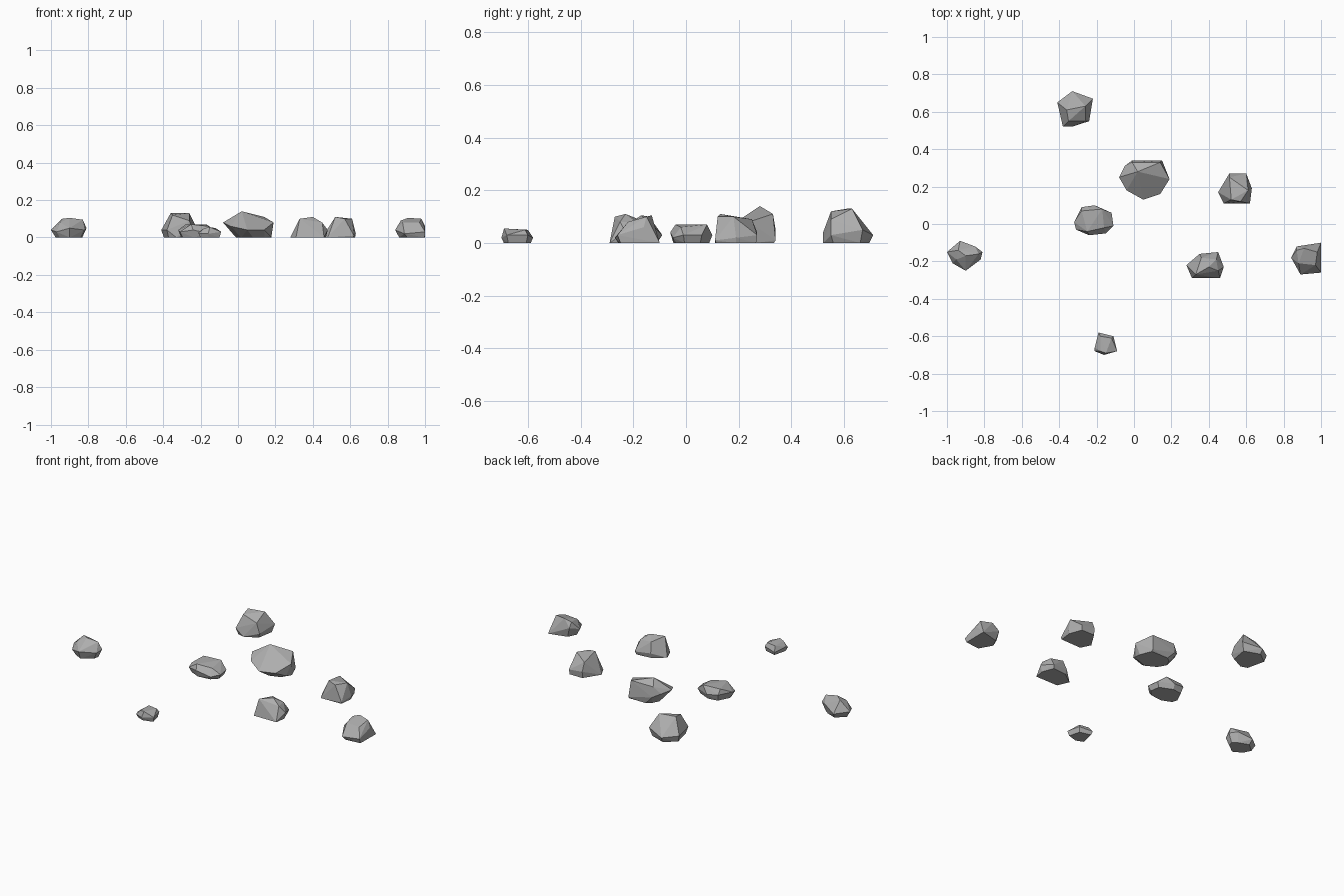
import bpy
import bmesh
from mathutils import Vector

# Remove the default object only
cube = bpy.data.objects.get("Cube")
if cube:
    bpy.data.objects.remove(cube, do_unlink=True)

CM = 0.01  # all stone measurements are hundredths of a unit


def make_material(name, color):
    material = bpy.data.materials.new(name)
    material.use_nodes = True
    material.diffuse_color = color
    material.node_tree.nodes["Principled BSDF"].inputs["Base Color"].default_value = color
    return material


stone_grey = make_material("stone grey", (0.42, 0.42, 0.42, 1.0))


def stone(name, centre, girth, crown, foot=0.85, lean=(0, 0)):
    """Faceted stone: a girth ring, a crown above it, and a flat foot on the ground."""
    sole = [(x * foot + lean[0], y * foot + lean[1], 0) for x, y, z in girth]
    mesh_builder = bmesh.new()
    for point in girth + crown + sole:
        mesh_builder.verts.new(Vector(point) * CM)

    # Wrap the rings in flat facets and drop anything left inside
    hull = bmesh.ops.convex_hull(mesh_builder, input=mesh_builder.verts[:])
    spare = {v for v in hull["geom_interior"] + hull["geom_unused"]
             if isinstance(v, bmesh.types.BMVert)}
    bmesh.ops.delete(mesh_builder, geom=list(spare), context="VERTS")
    bmesh.ops.dissolve_limit(mesh_builder, angle_limit=0.05,
                             verts=mesh_builder.verts[:], edges=mesh_builder.edges[:])
    bmesh.ops.recalc_face_normals(mesh_builder, faces=mesh_builder.faces[:])

    mesh = bpy.data.meshes.new(name)
    mesh_builder.to_mesh(mesh)
    mesh_builder.free()
    mesh.materials.append(stone_grey)
    obj = bpy.data.objects.new(name, mesh)
    obj.location = (centre[0] * CM, centre[1] * CM, 0)
    bpy.context.collection.objects.link(obj)
    return obj


# Tall stone at the back
stone("back_stone", (-32, 61),
      girth=[(-9, 4, 4), (-1, 10, 3), (10, 6, 5), (8, -6, 3), (-1, -9, 0), (-6, -9, 4)],
      crown=[(-4, 0, 13), (6, 2, 13), (-3, -6, 12), (6, -6, 9)])

# Largest stone, undercut on its right side
stone("large_stone", (5, 25),
      girth=[(-13, 0, 8), (-10, 6, 7), (-6, 9, 5), (10, 9, 1), (14, -1, 8),
             (12, -3, 1), (9, -9, 4), (0, -12, 4), (-9, -7, 6)],
      crown=[(-3, 3, 14), (-6, 8, 11), (9, 8, 11)],
      foot=0.7, lean=(3, 2))

# Steep stone on the back left
stone("back_left_stone", (54, 19),
      girth=[(-9, -2, 0), (-3, 8, 4), (6, 8, 3), (9, 0, 2), (8, -8, 1), (-6, -8, 0)],
      crown=[(-3, 6, 9), (-2, -6, 11), (7, -1, 10), (3, -7, 10)],
      foot=0.95)

# Low flat stone in the middle
stone("middle_stone", (-21, 2),
      girth=[(-11, -1, 4), (-7, 7, 4), (0, 8, 3), (9, 4, 3),
             (10, -3, 3), (6, -7, 2), (-3, -8, 4), (-10, -5, 3)],
      crown=[(-7, 5, 7), (4, 6, 7), (-4, -6, 7), (5, -4, 6)])

# Rounded stone on the far right
stone("far_right_stone", (-90, -17),
      girth=[(-10, 2, 4), (-3, 8, 3), (5, 5, 6), (9, 2, 5),
             (8, -2, 4), (0, -8, 5), (-7, -4, 3)],
      crown=[(-4, 3, 10), (0, 0, 10.5), (7, 1, 9.5), (-5, -2, 8)],
      foot=0.75)

# Wide stone on the front left
stone("front_left_stone", (38, -23),
      girth=[(-10, 1, 0), (-3, 7, 3), (7, 8, 2), (10, 0, 4), (8, -6, 0), (-7, -6, 0)],
      crown=[(-5, -4, 10), (2, 0, 11), (7, -2, 8), (-2, 5, 9), (6, 4, 8)],
      foot=0.9)

# Stone on the far left with a straight outer side
stone("far_left_stone", (92, -18),
      girth=[(-8, 0, 4), (-5, 6, 6), (8, 8, 0), (8, 2, 6), (8, -8, 3), (-3, -9, 2)],
      crown=[(-5, 4, 9), (-1, 5, 10.5), (6, 3, 10), (5, -4, 8), (-4, -3, 8)],
      lean=(1, 0))

# Small pebble at the front
stone("front_pebble", (-15, -64),
      girth=[(-6, -2, 3), (-4, 6, 2), (4, 4, 3), (6, -4, 3), (-1, -6, 2), (-6, -4, 2)],
      crown=[(-3, 4, 5), (3, 3, 5), (0, -5, 5.5), (-3, -4, 5)])
